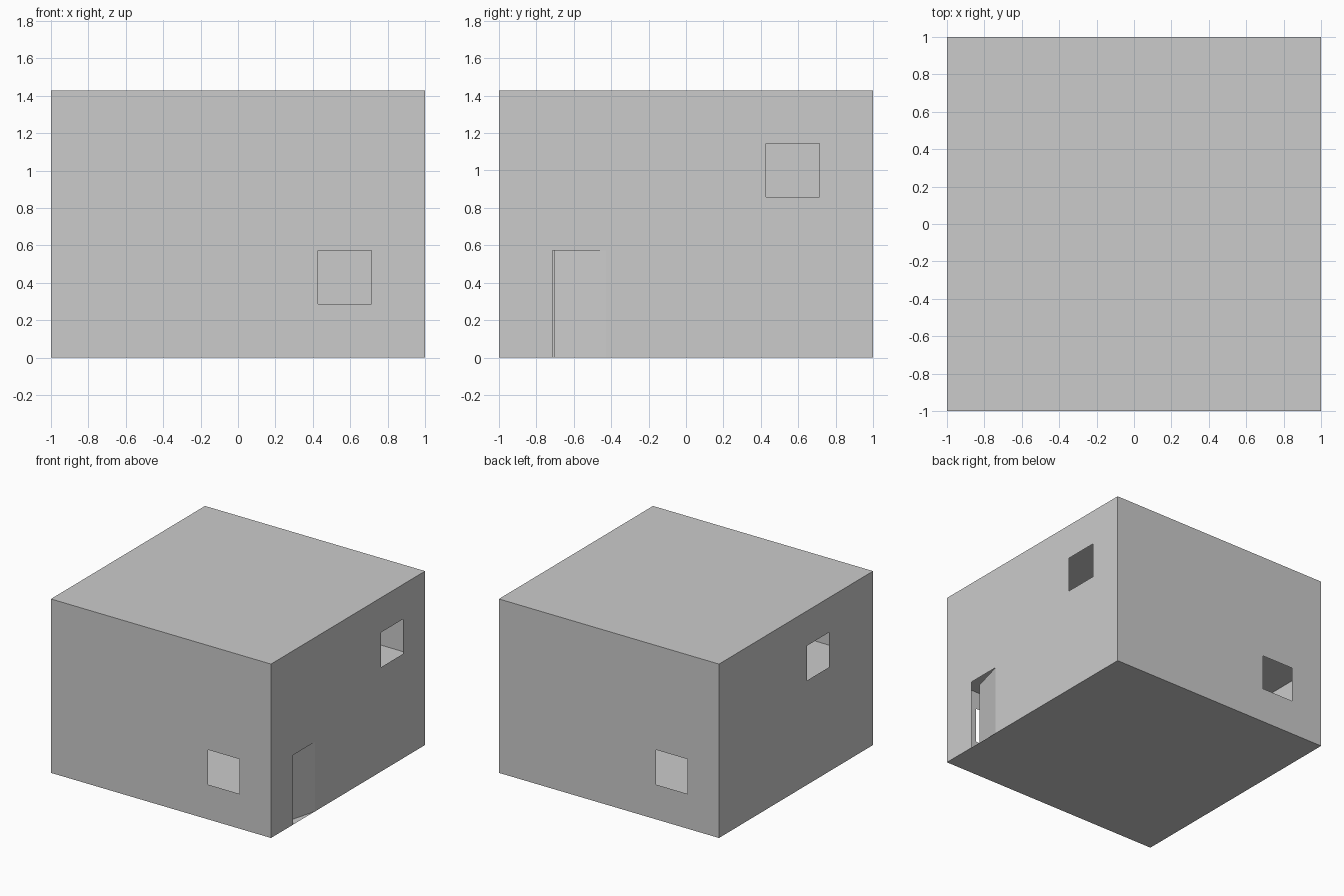
import bpy, bmesh, math
from mathutils import Vector

if "Cube" in bpy.data.objects:
    bpy.data.objects.remove(bpy.data.objects["Cube"])

U = 1 / 7            # building module
H = 10 * U           # total height
MID = 5 * U          # upper floor level


def finish(name, bm):
    mesh = bpy.data.meshes.new(name)
    bm.to_mesh(mesh)
    bm.free()
    obj = bpy.data.objects.new(name, mesh)
    bpy.context.collection.objects.link(obj)
    return obj


def panel(name, origin, u, v, w, h, holes=()):
    """Thin rectangle spanned by u and v, with rectangular holes (u0, u1, v0, v1)."""
    origin, u, v = Vector(origin), Vector(u), Vector(v)
    us = sorted({0, w, *(a for o in holes for a in o[:2])})
    vs = sorted({0, h, *(a for o in holes for a in o[2:])})
    bm = bmesh.new()
    grid = [[bm.verts.new(origin + u * a + v * b) for b in vs] for a in us]
    for i in range(len(us) - 1):
        for j in range(len(vs) - 1):
            cu, cv = (us[i] + us[i + 1]) / 2, (vs[j] + vs[j + 1]) / 2
            if any(a < cu < b and c < cv < d for a, b, c, d in holes):
                continue
            bm.faces.new((grid[i][j], grid[i + 1][j], grid[i + 1][j + 1], grid[i][j + 1]))
    loose = [p for p in bm.verts if not p.link_faces]
    bmesh.ops.delete(bm, geom=loose, context='VERTS')
    return finish(name, bm)


X, Y, Z = (1, 0, 0), (0, 1, 0), (0, 0, 1)
low_window = (10 * U, 12 * U, 2 * U, 4 * U)

# Outer walls, each running left to right as seen from outside
panel("front_wall", (-1, -1, 0), X, Z, 2, H, [low_window])
panel("back_wall", (1, 1, 0), (-1, 0, 0), Z, 2, H, [low_window])
panel("right_wall", (1, -1, 0), Y, Z, 2, H,
      [(2 * U, 4 * U, 0, 4 * U), (10 * U, 12 * U, 6 * U, 8 * U)])
panel("left_wall", (-1, 1, 0), (0, -1, 0), Z, 2, H, [(8 * U, 10 * U, 6 * U, 8 * U)])

# Ground floor, upper floor and flat roof
panel("ground_floor", (-1, 1, 0), X, (0, -1, 0), 2, 2)
panel("upper_floor", (-0.998, -0.998, MID), X, Y, 1.998, 1.996)
panel("roof", (-1, -1, H), X, Y, 2, 2)

# Door leaf, hinged at its rear edge and slightly ajar inwards
a = math.radians(15)
leaf = Vector((-math.sin(a), -math.cos(a), 0))
panel("door", Vector((1, -3 * U, 0)) + leaf * 2 * U, -leaf, Z, 2 * U, 4 * U)
